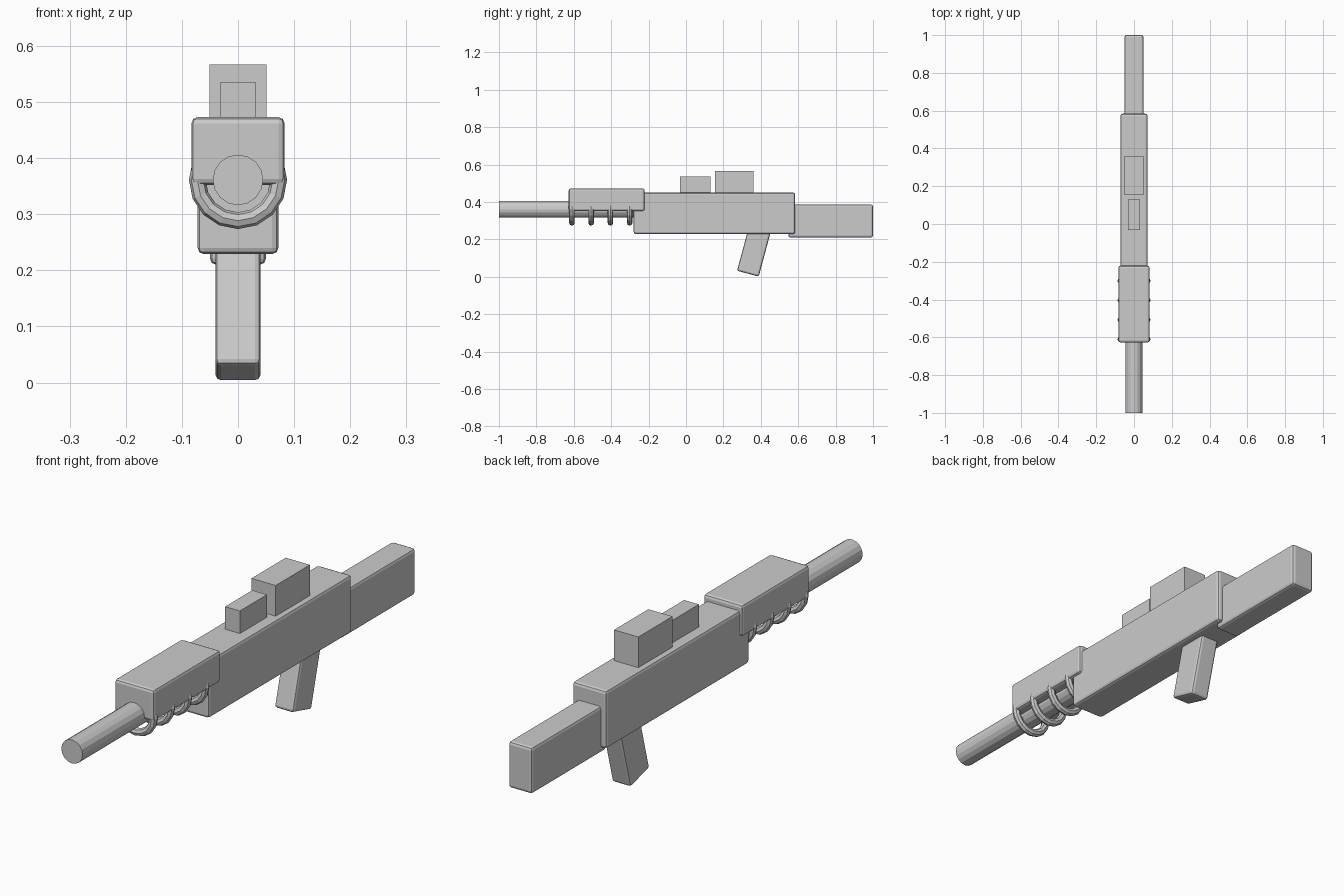
import bpy, math
from mathutils import Vector

if "Cube" in bpy.data.objects:
    bpy.data.objects.remove(bpy.data.objects["Cube"])


def box(name, x, y, z, bevel=0.0, tilt=0.0):
    """Box of half width x spanning the y and z ranges, tilted about x."""
    bpy.ops.mesh.primitive_cube_add(size=1)
    ob = bpy.context.object
    ob.name = name
    ob.scale = (2 * x, y[1] - y[0], z[1] - z[0])
    bpy.ops.object.transform_apply(location=False, rotation=False, scale=True)
    ob.location = (0, (y[0] + y[1]) / 2, (z[0] + z[1]) / 2)
    ob.rotation_euler.x = tilt
    if bevel:
        m = ob.modifiers.new("bevel", 'BEVEL')
        m.width = bevel
        m.segments = 2
    return ob


# Main body and stock
box("receiver", 0.072, (-0.28, 0.584), (0.229, 0.45), 0.011)
box("stock", 0.05, (0.547, 1.0), (0.21, 0.387), 0.011)
box("handguard", 0.083, (-0.627, -0.221), (0.352, 0.473), 0.011)

# Sight blocks on top of the receiver
box("front_sight", 0.031, (-0.033, 0.13), (0.43, 0.536))
box("rear_sight", 0.051, (0.154, 0.36), (0.43, 0.567))

# Raked grip, its top buried in the receiver
tilt = math.radians(-15)
length = 0.29
grip = box("grip", 0.04, (-0.06, 0.06), (-length / 2, length / 2), 0.01, tilt)
up = Vector((0, math.sin(-tilt), math.cos(tilt)))
grip.location = Vector((0, 0.331, 0.017)) + up * length / 2

# Barrel
axis_z = 0.361
bpy.ops.mesh.primitive_cylinder_add(vertices=16, radius=0.045, depth=0.8,
                                    location=(0, -0.6, axis_z),
                                    rotation=(math.pi / 2, 0, 0))
bpy.context.object.name = "barrel"

# Rings around the barrel under the handguard
for i in range(4):
    bpy.ops.mesh.primitive_torus_add(major_segments=16, minor_segments=8,
                                     major_radius=0.0725, minor_radius=0.015,
                                     location=(0, -0.61 + i * 0.103, axis_z),
                                     rotation=(math.pi / 2, 0, 0))
    bpy.context.object.name = f"barrel_ring_{i + 1}"
